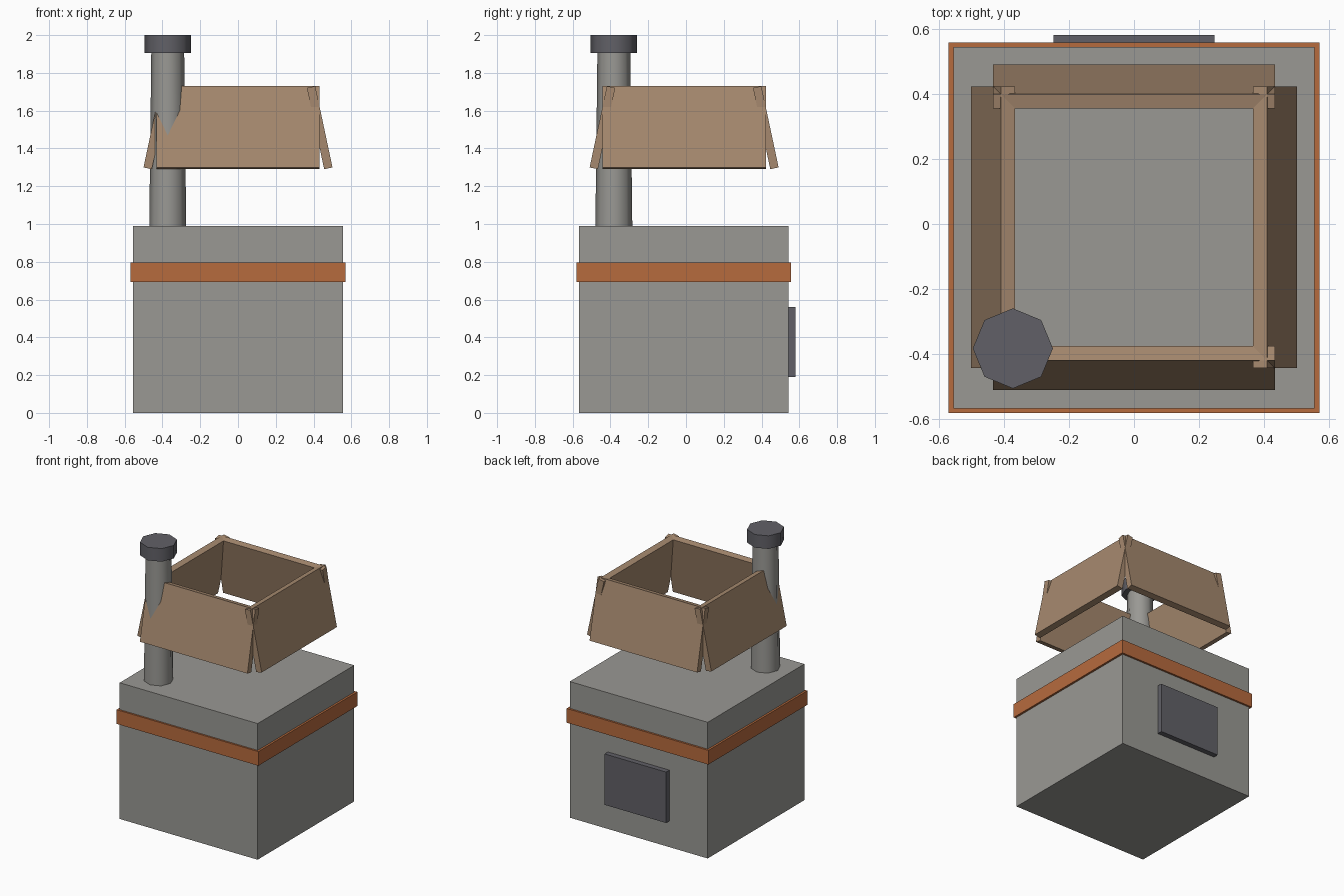
import bpy, math
from mathutils import Matrix, Vector

if "Cube" in bpy.data.objects:
    bpy.data.objects.remove(bpy.data.objects["Cube"])


def material(name, rgb):
    m = bpy.data.materials.new(name)
    m.diffuse_color = (*rgb, 1)
    m.use_nodes = True
    m.node_tree.nodes["Principled BSDF"].inputs["Base Color"].default_value = m.diffuse_color
    return m


STONE = material("stone_grey", (0.32, 0.315, 0.295))
ORANGE = material("rust_orange", (0.47, 0.145, 0.048))
WOOD = material("roof_tan", (0.38, 0.25, 0.157))
IRON = material("dark_iron", (0.12, 0.118, 0.135))


def finish(name, mat):
    ob = bpy.context.object
    ob.name = name
    ob.data.materials.append(mat)
    return ob


def box(name, mat, lo, hi):
    """Box between two opposite corners."""
    lo, hi = Vector(lo), Vector(hi)
    bpy.ops.mesh.primitive_cube_add(size=1)
    ob = finish(name, mat)
    ob.data.transform(Matrix.Translation((lo + hi) / 2) @ Matrix.Diagonal((*(hi - lo), 1)))
    return ob


def pipe(name, mat, r1, r2, z1, z2):
    """Eight-sided upright tube, smooth around its side."""
    bpy.ops.mesh.primitive_cone_add(vertices=8, radius1=r1, radius2=r2, depth=z2 - z1,
                                    location=(-0.372, -0.382, (z1 + z2) / 2))
    ob = finish(name, mat)
    bpy.ops.object.shade_smooth_by_angle(angle=math.radians(50))
    return ob


# Main block, trim band and rear hatch
box("body", STONE, (-0.555, -0.567, 0), (0.555, 0.543, 0.99))
box("trim_band", ORANGE, (-0.57, -0.58, 0.692), (0.57, 0.557, 0.795))
box("rear_hatch", IRON, (-0.247, 0.53, 0.19), (0.247, 0.581, 0.56))

# Chimney and its cap
pipe("chimney", STONE, 0.098, 0.087, 0.97, 1.92)
pipe("chimney_cap", IRON, 0.123, 0.123, 1.905, 2.0)

# Four roof panels leaning inward around an open top
for i, side in enumerate(("front", "right", "back", "left")):
    panel = box("roof_panel_" + side, WOOD, (-0.4325, -0.0225, -0.22), (0.4325, 0.0225, 0.22))
    panel.data.transform(Matrix.Translation((0, -0.01, 1.51))
                         @ Matrix.Rotation(math.radians(90 * i), 4, "Z")
                         @ Matrix.Translation((0, -0.4325, 0))
                         @ Matrix.Rotation(math.radians(-12), 4, "X"))
